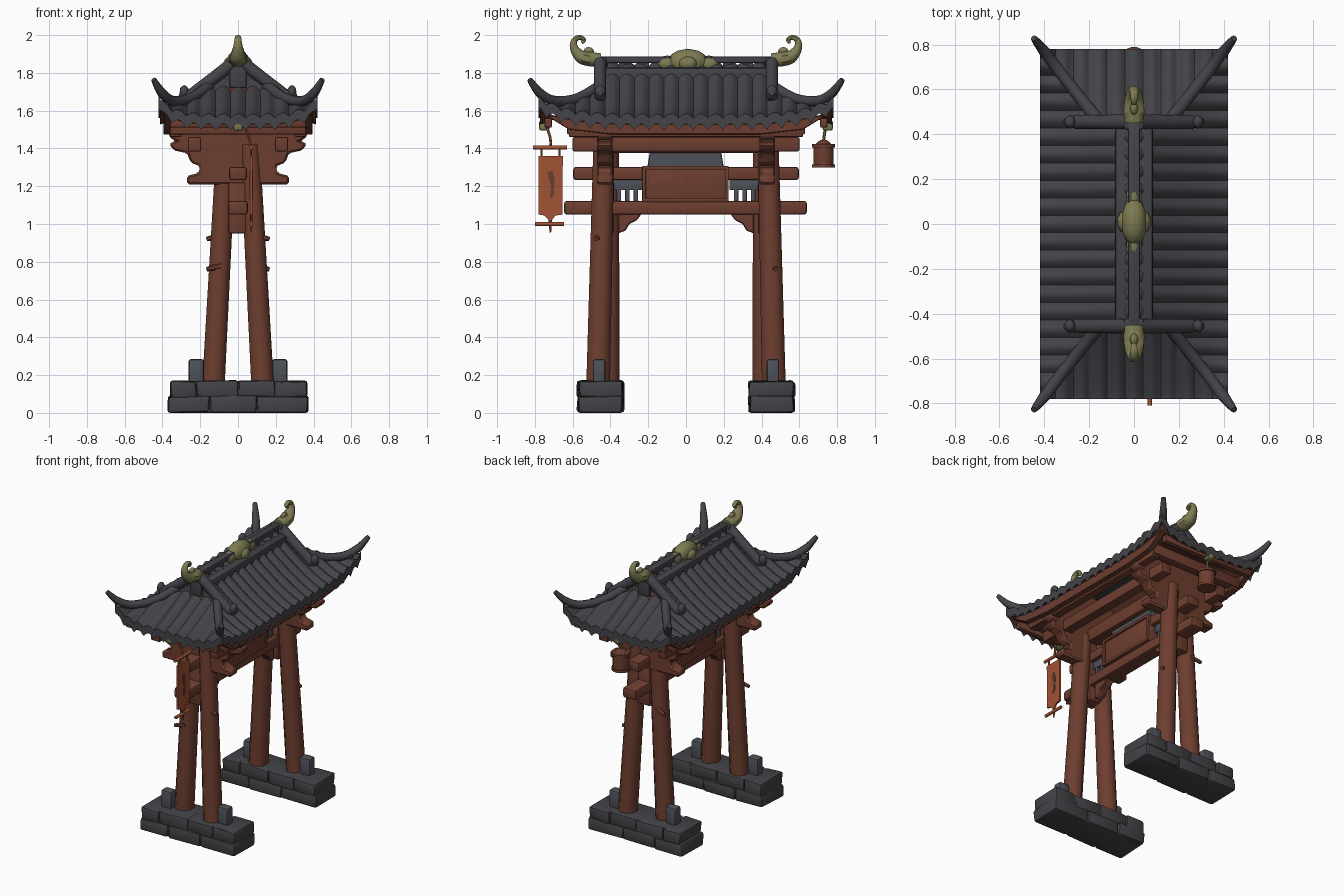
import bpy, bmesh, math, random
from mathutils import Vector

if "Cube" in bpy.data.objects:
    bpy.data.objects.remove(bpy.data.objects["Cube"])
random.seed(4)

def material(name, c):
    m = bpy.data.materials.new(name)
    m.diffuse_color = (*c, 1)
    m.use_nodes = True
    m.node_tree.nodes["Principled BSDF"].inputs["Base Color"].default_value = m.diffuse_color
    return m

TILE = material("dark roof tile", (0.058, 0.056, 0.066))
STONE = material("dark stone", (0.056, 0.057, 0.064))
SLAB = material("blue grey slab", (0.075, 0.083, 0.1))
WOOD = material("red brown wood", (0.155, 0.048, 0.029))
CLOTH = material("orange cloth", (0.36, 0.085, 0.035))
MARK = material("dark cloth mark", (0.13, 0.05, 0.035))
BRONZE = material("old bronze", (0.21, 0.2, 0.085))

def finish(name, bm, mat, angle=38):
    bmesh.ops.recalc_face_normals(bm, faces=bm.faces)
    for f in bm.faces:
        f.smooth = True
    for e in bm.edges:
        e.smooth = len(e.link_faces) == 2 and e.calc_face_angle(0) < math.radians(angle)
    me = bpy.data.meshes.new(name)
    bm.to_mesh(me)
    bm.free()
    me.materials.append(mat)
    ob = bpy.data.objects.new(name, me)
    bpy.context.collection.objects.link(ob)
    return ob

def box(name, x, y, z, mat, bevel=0.008, jitter=0):
    bm = bmesh.new()
    bmesh.ops.create_cube(bm, size=1)
    for v in bm.verts:
        v.co = Vector([(r[0] + r[1]) / 2 + c * (r[1] - r[0]) + random.uniform(-jitter, jitter)
                       for c, r in zip(v.co, (x, y, z))])
        v.co.z = max(v.co.z, 0)
    if bevel:
        bmesh.ops.bevel(bm, geom=bm.edges[:], offset=bevel, segments=2, profile=0.5, affect='EDGES')
    return finish(name, bm, mat)

def prism(name, pts, axis, lo, hi, mat, bevel=0.006):
    # 2D outline extruded along x or y
    bm = bmesh.new()
    place = (lambda a, b, d: (d, a, b)) if axis == 'x' else (lambda a, b, d: (a, d, b))
    f = bm.faces.new([bm.verts.new(place(a, b, lo)) for a, b in pts])
    r = bmesh.ops.extrude_face_region(bm, geom=[f])
    for v in r['geom']:
        if isinstance(v, bmesh.types.BMVert):
            v.co[0 if axis == 'x' else 1] = hi
    if bevel:
        bmesh.ops.bevel(bm, geom=bm.edges[:], offset=bevel, segments=1, affect='EDGES')
    return finish(name, bm, mat)

def tube(name, pts, radii, mat, sides=10, wide=1, sub=5):
    # swept round bar through points, tapering radii, smooth path
    P = [Vector(p) for p in pts]
    path = []
    for i in range(len(P) - 1):
        a, b, c, d = P[max(i - 1, 0)], P[i], P[i + 1], P[min(i + 2, len(P) - 1)]
        for k in range(sub):
            t = k / sub
            q = 0.5 * (2*b + (c - a)*t + (2*a - 5*b + 4*c - d)*t*t + (3*b - a - 3*c + d)*t**3)
            path.append((q, radii[i] * (1 - t) + radii[i + 1] * t))
    path.append((P[-1], radii[-1]))
    total = (P[-1] - P[0]).normalized()
    ref = Vector((1, 0, 0)) if abs(total.x) < 0.4 else Vector((-total.y, total.x, 0)).normalized()
    bm = bmesh.new()
    rings = []
    for i, (q, r) in enumerate(path):
        t = (path[min(i + 1, len(path) - 1)][0] - path[max(i - 1, 0)][0]).normalized()
        s = (ref - t * ref.dot(t)).normalized()
        u = t.cross(s)
        rings.append([bm.verts.new(q + s * r * wide * math.cos(2 * math.pi * (k + .5) / sides)
                                   + u * r * math.sin(2 * math.pi * (k + .5) / sides)) for k in range(sides)])
    for A, B in zip(rings, rings[1:]):
        for k in range(sides):
            bm.faces.new((A[k], A[(k + 1) % sides], B[(k + 1) % sides], B[k]))
    bm.faces.new(rings[0])
    bm.faces.new(rings[-1])
    return finish(name, bm, mat, 50)

def blob(name, c, s, mat):
    bm = bmesh.new()
    bmesh.ops.create_icosphere(bm, subdivisions=2, radius=1)
    for v in bm.verts:
        v.co = Vector([c[i] + v.co[i] * s[i] for i in range(3)])
    return finish(name, bm, mat, 60)

# ---- roof surface: side slopes, end slopes, lifted corners ----
EX, EY, GY, PITCH = 0.42, 0.78, 0.455, 0.078
def side_h(ax):
    return 1.56 + 0.28 * max(0, 1 - ax / EX) ** 1.25
def end_h(ay):
    return 1.56 + 0.15 * max(0, 1 - (ay - GY) / (EY - GY)) ** 1.2
def roof(x, y):
    ax, ay = abs(x), abs(y)
    h, on_end = side_h(ax), False
    if ay > GY and end_h(ay) < h:
        h, on_end = end_h(ay), True
    return h + 0.09 * (ax / EX * ay / EY) ** 5, abs(math.cos(math.pi * (x if on_end else y) / PITCH))

def roof_grid(name, ex, ey, nx, ny, bump, lower, mat, skirt):
    bm = bmesh.new()
    g = []
    for i in range(nx + 1):
        row = []
        for j in range(ny + 1):
            x, y = -ex + 2 * ex * i / nx, -ey + 2 * ey * j / ny
            h, c = roof(x, y)
            row.append(bm.verts.new((x, y, h + bump * c - lower)))
        g.append(row)
    for i in range(nx):
        for j in range(ny):
            bm.faces.new((g[i][j], g[i + 1][j], g[i + 1][j + 1], g[i][j + 1]))
    if skirt:  # pointed drip tiles round the eaves
        rim = [e for e in bm.edges if e.is_boundary]
        r = bmesh.ops.extrude_edge_only(bm, edges=rim)
        for v in r['geom']:
            if isinstance(v, bmesh.types.BMVert):
                along = v.co.x if abs(abs(v.co.y) - ey) < 1e-4 else v.co.y
                c = abs(math.cos(math.pi * along / PITCH))
                v.co.z -= 0.03 + bump * c + 0.035 * (1 - c)
    finish(name, bm, mat, 45)

roof_grid("roof_tiles", EX, EY, 84, 240, 0.024, 0, TILE, True)
roof_grid("roof_soffit", 0.412, 0.772, 40, 72, 0, 0.035, WOOD, False)

# ridge: solid base, pierced band and top bar
box("ridge_base", (-.085, .085), (-.46, .46), (1.75, 1.828), TILE, .015)
box("ridge_bar", (-.026, .026), (-.46, .46), (1.852, 1.887), TILE, .008)
for i in range(9):
    y = -.44 + .11 * i
    box("ridge_post", (-.022, .022), (y - .025, y + .025), (1.82, 1.86), TILE, 0)

for s in (-1, 1):
    box("ridge_end", (-.045, .045), (s*.45 - .03, s*.45 + .03), (1.72, 1.885), TILE, .012)
    for m in (-1, 1):
        # gable and hip ridges
        tube("gable_ridge", [(m*x, s*.455, side_h(x) + .035) for x in (.02, .1, .2, .26)] +
             [(m*.31, s*.455, 1.69)], [.034, .034, .032, .032, .012], TILE)
        tube("hip_ridge", [(m*.15, s*.45, 1.735), (m*.25, s*.575, 1.665), (m*.34, s*.69, 1.65),
                           (m*.40, s*.77, 1.69), (m*.447, s*.828, 1.765)], [.03, .028, .028, .026, .014], TILE)
        blob("gable_boss", (m*.285, s*.455, 1.70), (.025, .03, .035), TILE)

# ---- bronze ornaments ----
blob("ridge_crest", (0, .01, 1.86), (.058, .11, .068), BRONZE)
for s in (-1, 1):
    blob("crest_wing", (0, .01 + s*.11, 1.85), (.036, .062, .042), BRONZE)
    blob("crest_side", (s*.04, .01, 1.85), (.036, .05, .04), BRONZE)
    tube("ridge_finial", [(0, s*.45, 1.872), (0, s*.5, 1.872), (0, s*.555, 1.885), (0, s*.592, 1.93),
                          (0, s*.592, 1.97), (0, s*.565, 1.988), (0, s*.54, 1.975), (0, s*.552, 1.958)],
         [.034, .042, .038, .024, .017, .014, .012, .008], BRONZE, 8, 1.2)
    blob("finial_fin", (0, s*.515, 1.915), (.018, .028, .022), BRONZE)
    box("eave_hook", (-.026, .026), (s*.75 - .028, s*.75 + .028), (1.495, 1.55), BRONZE, .012)

# ---- timber under the roof ----
eave = [(-.75, 1.58), (-.62, 1.5), (-.4, 1.475), (.4, 1.475), (.62, 1.5), (.75, 1.58), (.55, 1.55), (-.55, 1.55)]
half = [(.27, 1.21), (.27, 1.255), (.21, 1.27), (.20, 1.305), (.25, 1.325), (.27, 1.375), (.34, 1.39),
        (.365, 1.425), (.33, 1.44), (.365, 1.46), (.36, 1.52), (.2, 1.64), (.1, 1.72)]
for s in (-1, 1):
    prism("eave_board", eave, 'x', s*.375 - .02, s*.375 + .02, WOOD, .004)
    box("side_purlin", (s*.23 - .035, s*.23 + .035), (-.6, .6), (1.385, 1.46), WOOD)
    box("outer_purlin", (s*.33 - .03, s*.33 + .03), (-.62, .62), (1.46, 1.54), WOOD)
    box("end_purlin", (-.36, .36), (s*.6 - .03, s*.6 + .03), (1.475, 1.55), WOOD)
    box("end_eave_board", (-.36, .36), (s*.73 - .02, s*.73 + .02), (1.51, 1.56), WOOD)
    # stepped bracket across each pair of legs
    prism("roof_bracket", half + [(-x, z) for x, z in reversed(half)], 'y', s*.43 - .042, s*.43 + .042, WOOD, .01)
    for m in (-1, 1):
        # leaning legs, back pair set slightly inward
        yb, yt = (.465, .435) if m > 0 else (.415, .41)
        tube("leg", [(m*.13, s*yb, .15), (m*.062, s*yt, 1.42)], [.068, .06], WOOD, 8, .95, 2)
        box("foot_slab", (min(m*.18, m*.262), max(m*.18, m*.262)), (s*.46 - .033, s*.46 + .033),
            (.15, .285), SLAB, .014)
        tube("leg_peg", [(m*.09, s*.46, .86 - .08*(s*m)), (m*.165, s*.475, .84 - .08*(s*m))], [.018, .012], WOOD, 6)
    box("leg_wedge", (-.05, .05), (s*.43 - .05, s*.43 + .05), (.95, 1.22), WOOD, .01)
    # curved corner brace below the lower beam
    prism("corner_brace", [(s*.36, 1.06), (s*.36, .95), (s*.32, .965), (s*.30, 1.0), (s*.26, 1.02), (s*.23, 1.06)],
          'x', -.03, .03, WOOD, .005)
    # slatted side windows
    box("window_frame", (-.02, .02), (s*.31 - .08, s*.31 + .08), (1.18, 1.235), SLAB, .004)
    for k in (-.045, .0, .045):
        box("window_slat", (-.018, .018), (s*.31 + k - .012, s*.31 + k + .012), (1.11, 1.19), SLAB, .003)

box("lower_beam", (-.052, .052), (-.645, .64), (1.05, 1.122), WOOD, .014)
box("upper_beam", (-.047, .047), (-.597, .597), (1.232, 1.302), WOOD, .014)
box("top_beam", (-.06, .06), (-.42, .42), (1.375, 1.47), WOOD, .01)
prism("upper_panel", [(-.205, 1.3), (.2, 1.3), (.185, 1.39), (-.19, 1.39)], 'x', -.025, .025, SLAB, .004)
box("sign_board", (-.062, .062), (-.228, .222), (1.118, 1.308), WOOD, .006)
for m in (-1, 1):
    for z in (1.126, 1.298):
        box("sign_trim", (m*.066 - .008, m*.066 + .008), (-.232, .226), (z - .01, z + .01), WOOD, .004)
    for y in (-.222, .216):
        box("sign_trim_side", (m*.066 - .008, m*.066 + .008), (y - .01, y + .01), (1.118, 1.308), WOOD, .004)

# ---- rough stone bases ----
for s in (-1, 1):
    yc = s * .452
    box("base_core", (-.345, .345), (yc - .105, yc + .105), (0, .168), STONE, .01)
    for row, (z0, z1, cuts) in enumerate([(0, .088, (-.37, -.15, .1, .37)), (.08, .168, (-.36, -.22, .0, .2, .365))]):
        for a, b in zip(cuts, cuts[1:]):
            d = random.uniform(.112, .125)
            box("base_stone", (a + .001, b - .001), (yc - d, yc + d), (z0, z1), STONE, .014, .006)

# ---- hanging banner ----
BX, BY = .07, -.718
prism("banner_cloth", [(-.782, 1.36), (-.652, 1.36), (-.655, 1.05), (-.69, 1.045), (-.718, 1.012),
                       (-.75, 1.045), (-.78, 1.05)], 'x', BX - .006, BX + .006, CLOTH, 0)
for m in (-1, 1):
    prism("banner_mark", [(-.735, 1.27), (-.71, 1.285), (-.695, 1.24), (-.7, 1.15), (-.72, 1.13), (-.715, 1.2)],
          'x', BX + m*.006, BX + m*.009, MARK, 0)
for z, a, b in ((1.405, -.81, -.63), (1.0, -.8, -.645)):
    tube("banner_rod", [(BX, a, z), (BX, b, z)], [.011, .011], CLOTH, 8)
tube("banner_cord", [(.04, -.735, 1.51), (.06, BY, 1.45), (BX, BY, 1.4)], [.007] * 3, CLOTH, 6)
tube("banner_drop", [(BX, BY, 1.02), (BX, BY, .955)], [.01, .004], CLOTH, 6)
for y in (-.765, -.67):
    tube("banner_tie", [(BX, y, 1.41), (BX, y, 1.35)], [.006, .006], CLOTH, 6)

# ---- hanging lantern ----
LY = .728
tube("lantern_body", [(0, LY, 1.305), (0, LY, 1.42)], [.054, .054], WOOD, 16)
for z in (1.307, 1.415):
    tube("lantern_rim", [(0, LY, z - .009), (0, LY, z + .009)], [.062, .062], WOOD, 16)
tube("lantern_cap", [(0, LY, 1.42), (0, LY, 1.445)], [.05, .015], WOOD, 16)
tube("lantern_cord", [(0, LY, 1.44), (0, LY + .01, 1.51)], [.008, .008], BRONZE, 6)
